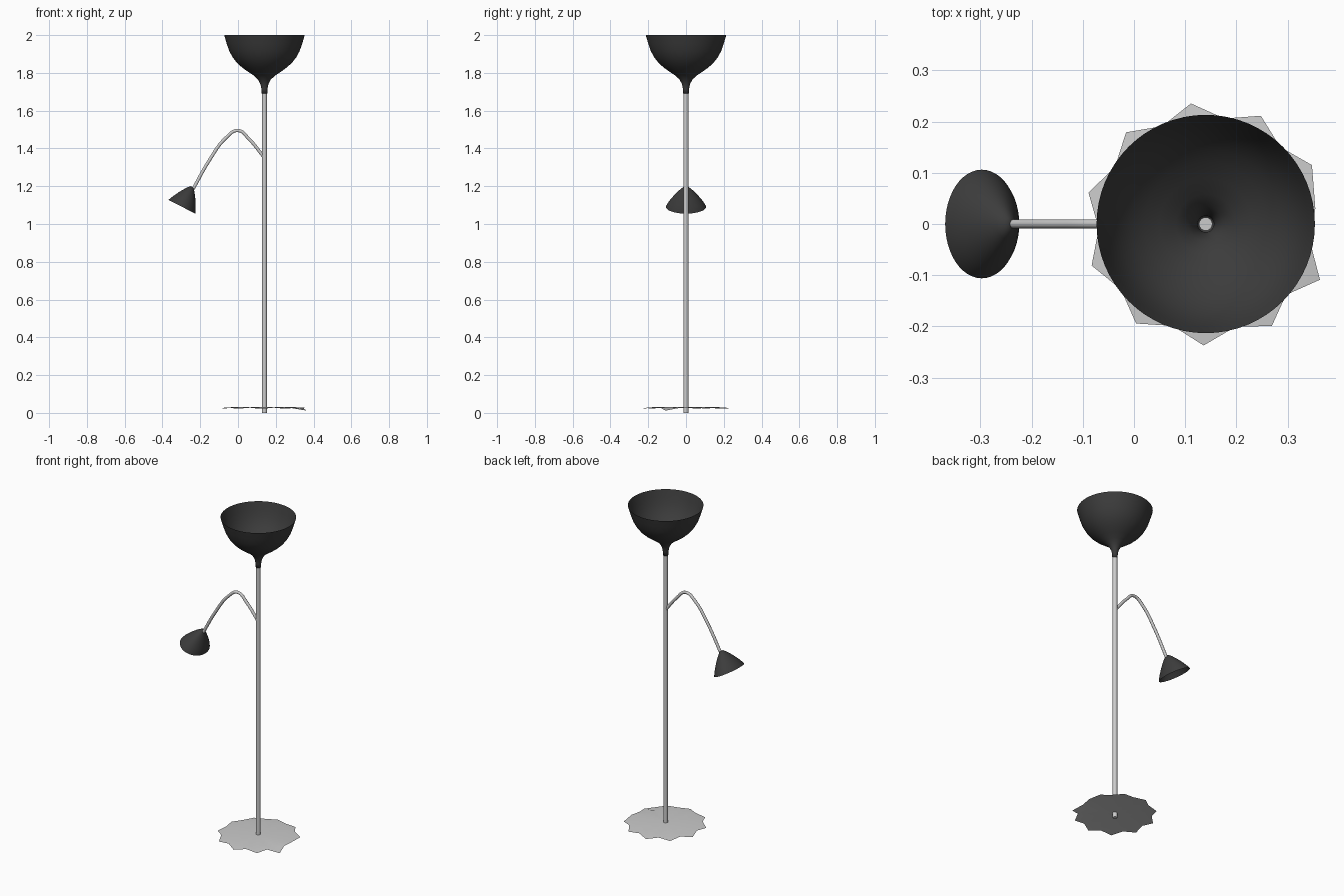
import bpy, bmesh, math
from mathutils import Vector, Matrix

if "Cube" in bpy.data.objects:
    bpy.data.objects.remove(bpy.data.objects["Cube"])

POLE_X = 0.14

black = bpy.data.materials.new("black_shade")
black.diffuse_color = (0.045, 0.045, 0.045, 1)
black.use_nodes = True
black.node_tree.nodes["Principled BSDF"].inputs["Base Color"].default_value = black.diffuse_color


def finish(name, bm, mat=None, smooth=True):
    bmesh.ops.recalc_face_normals(bm, faces=bm.faces)
    me = bpy.data.meshes.new(name)
    bm.to_mesh(me)
    bm.free()
    ob = bpy.data.objects.new(name, me)
    bpy.context.collection.objects.link(ob)
    if mat:
        me.materials.append(mat)
    if smooth:
        for p in me.polygons:
            p.use_smooth = True
    return ob


def lathe(name, profile, mat, steps=48):
    """Open shell: (radius, z) profile spun about local z."""
    bm = bmesh.new()
    vs = [bm.verts.new((r, 0, z)) for r, z in profile]
    es = [bm.edges.new(p) for p in zip(vs, vs[1:])]
    bmesh.ops.spin(bm, geom=vs + es, cent=(0, 0, 0), axis=(0, 0, 1),
                   angle=math.tau, steps=steps, use_duplicate=False)
    bmesh.ops.remove_doubles(bm, verts=bm.verts, dist=1e-5)
    return finish(name, bm, mat)


# pole
bpy.ops.mesh.primitive_cylinder_add(vertices=24, radius=0.013, depth=1.71,
                                    location=(POLE_X, 0, 0.855))
bpy.context.object.name = "pole"
bpy.ops.object.shade_smooth_by_angle()

# base: thin scalloped sheet with drooping tips and one irregular gap
tips = [29, 63, 97, 131, 165, 200, 235, 269, 303, 334]
rim = []
for i, a in enumerate(tips):
    last = i == len(tips) - 1
    rim.append((a, 0.248 if last else 0.237, 0.012 if last else 0.022))
    if not last:
        rim.append(((a + tips[i + 1]) / 2, 0.209, 0.029))
rim += [(350, 0.207, 0.026), (368, 0.216, 0.029)]
bm = bmesh.new()
hub = bm.verts.new((POLE_X, 0, 0.031))
ring = [bm.verts.new((POLE_X + r * math.cos(math.radians(a)),
                      r * math.sin(math.radians(a)), z)) for a, r, z in rim]
inner = [bm.verts.new(hub.co.lerp(v.co, 0.75) * 1) for v in ring]
for v in inner:
    v.co.z = 0.03
for i in range(len(ring)):
    j = (i + 1) % len(ring)
    bm.faces.new((hub, inner[i], inner[j]))
    bm.faces.new((inner[i], ring[i], ring[j], inner[j]))
base = finish("base", bm)
if base.data.polygons[0].normal.z < 0:
    base.data.flip_normals()

# large upward bowl shade
bowl = lathe("uplight_bowl", [
    (0, 1.69), (0.015, 1.69), (0.016, 1.715), (0.021, 1.74), (0.034, 1.765),
    (0.058, 1.787), (0.090, 1.808), (0.120, 1.83), (0.147, 1.855),
    (0.168, 1.882), (0.186, 1.915), (0.200, 1.955), (0.213, 2.0)], black, 64)
bowl.location.x = POLE_X
bpy.context.view_layer.objects.active = bowl
bowl.select_set(True)

# curved reading arm
cu = bpy.data.curves.new("reading_arm", "CURVE")
cu.dimensions = "3D"
cu.bevel_depth = 0.009
cu.bevel_resolution = 3
cu.resolution_u = 6
cu.use_fill_caps = True
sp = cu.splines.new("BEZIER")
path = [(0.138, 1.353), (0.06, 1.448), (0.0, 1.495), (-0.065, 1.455),
        (-0.15, 1.34), (-0.238, 1.185)]
sp.bezier_points.add(len(path) - 1)
for bp, (x, z) in zip(sp.bezier_points, path):
    bp.co = (x, 0, z)
    bp.handle_left_type = bp.handle_right_type = "AUTO"
bpy.context.collection.objects.link(bpy.data.objects.new("reading_arm", cu))

# tilted oval reading shade, open below
shade = lathe("reading_shade", [
    (0, 0.119), (0.012, 0.118), (0.028, 0.104), (0.046, 0.085),
    (0.066, 0.061), (0.086, 0.034), (0.099, 0.014), (0.106, 0)], black)
axis = Vector((0.45, 0, 0.893)).normalized()
side = Vector((0, 1, 0)).cross(axis)
rot = Matrix((side, (0, 1, 0), axis)).transposed().to_4x4()
shade.data.transform(Matrix.Translation((-0.297, 0, 1.091)) @ rot
                     @ Matrix.Diagonal((0.755, 1, 1, 1)))
